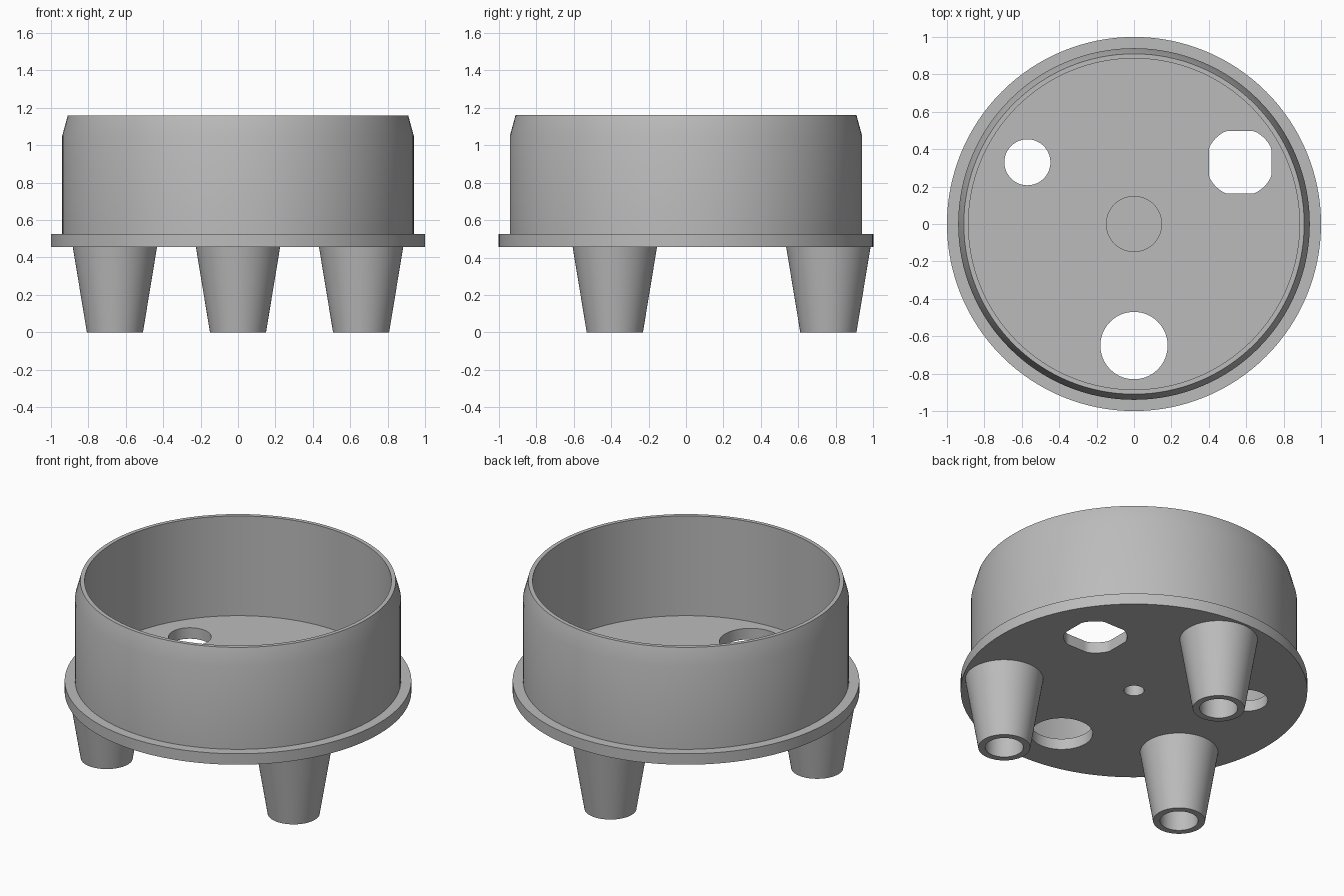
import bpy, bmesh, math

if "Cube" in bpy.data.objects:
    bpy.data.objects.remove(bpy.data.objects["Cube"])

grey = bpy.data.materials.new("plain grey")
grey.diffuse_color = (0.5, 0.5, 0.5, 1)
grey.use_nodes = True
grey.node_tree.nodes["Principled BSDF"].inputs["Base Color"].default_value = grey.diffuse_color


def make_object(name, bm, location=(0, 0, 0)):
    mesh = bpy.data.meshes.new(name)
    bm.to_mesh(mesh)
    bm.free()
    mesh.materials.append(grey)
    obj = bpy.data.objects.new(name, mesh)
    obj.location = location
    bpy.context.collection.objects.link(obj)
    return obj


def lathe(name, profile, sides, location=(0, 0, 0)):
    """Turn an (r, z) profile round the z axis."""
    bm = bmesh.new()
    rings = []
    for r, z in profile:
        if r == 0:
            rings.append([bm.verts.new((0, 0, z))] * sides)
        else:
            rings.append([bm.verts.new((r * math.cos(math.tau * i / sides),
                                        r * math.sin(math.tau * i / sides), z))
                          for i in range(sides)])
    for low, high in zip(rings, rings[1:]):
        for i in range(sides):
            j = (i + 1) % sides
            corners = list(dict.fromkeys((low[i], low[j], high[j], high[i])))
            bm.faces.new(corners)
    return make_object(name, bm, location)


def smooth(obj):
    bpy.ops.object.select_all(action='DESELECT')
    obj.select_set(True)
    bpy.context.view_layer.objects.active = obj
    bpy.ops.object.shade_smooth_by_angle(angle=math.radians(30))


def hole(body, x, y, radius, flat=None):
    """Cut a hole through the floor; flat clips the circle to a square."""
    lim = flat or radius
    sides = 64
    bm = bmesh.new()
    ring = []
    for i in range(sides):
        a = math.tau * i / sides
        c, s = radius * math.cos(a), radius * math.sin(a)
        ring.append(bm.verts.new((max(-lim, min(lim, c)), max(-lim, min(lim, s)), 0.4)))
    face = bm.faces.new(ring)
    out = bmesh.ops.extrude_face_region(bm, geom=[face])
    for v in out["geom"]:
        if isinstance(v, bmesh.types.BMVert):
            v.co.z = 0.6
    bmesh.ops.recalc_face_normals(bm, faces=bm.faces)
    cutter = make_object("hole_cutter", bm, (x, y, 0))
    cutter.hide_render = True
    mod = body.modifiers.new("hole", 'BOOLEAN')
    mod.operation = 'DIFFERENCE'
    mod.solver = 'EXACT'
    mod.object = cutter
    bpy.context.view_layer.objects.active = body
    bpy.ops.object.modifier_apply(modifier=mod.name)
    bpy.data.objects.remove(cutter)


# Cup with flange, tapered rim, and a centre boss with a blind screw hole
cup = lathe("flanged_cup", [
    (0, 0.58), (0.058, 0.58), (0.058, 0.455), (1, 0.455), (1, 0.525),
    (0.94, 0.525), (0.94, 1.05), (0.91, 1.16), (0.885, 1.16),
    (0.885, 0.525), (0.15, 0.525), (0.15, 0.625), (0, 0.625)], 128)

# Floor holes: small round, large round, and one with four flats
hole(cup, -0.57, 0.33, 0.123)
hole(cup, 0, -0.65, 0.18)
hole(cup, 0.567, 0.33, 0.183, flat=0.167)
smooth(cup)

# Three tapered legs with bored ends
for n, degrees in enumerate((90, 210, 330)):
    a = math.radians(degrees)
    leg = lathe(f"leg_{n + 1}", [(0, 0.4), (0.11, 0.4), (0.11, 0), (0.15, 0), (0.225, 0.455)],
                64, (0.76 * math.cos(a), 0.76 * math.sin(a), 0))
    smooth(leg)
